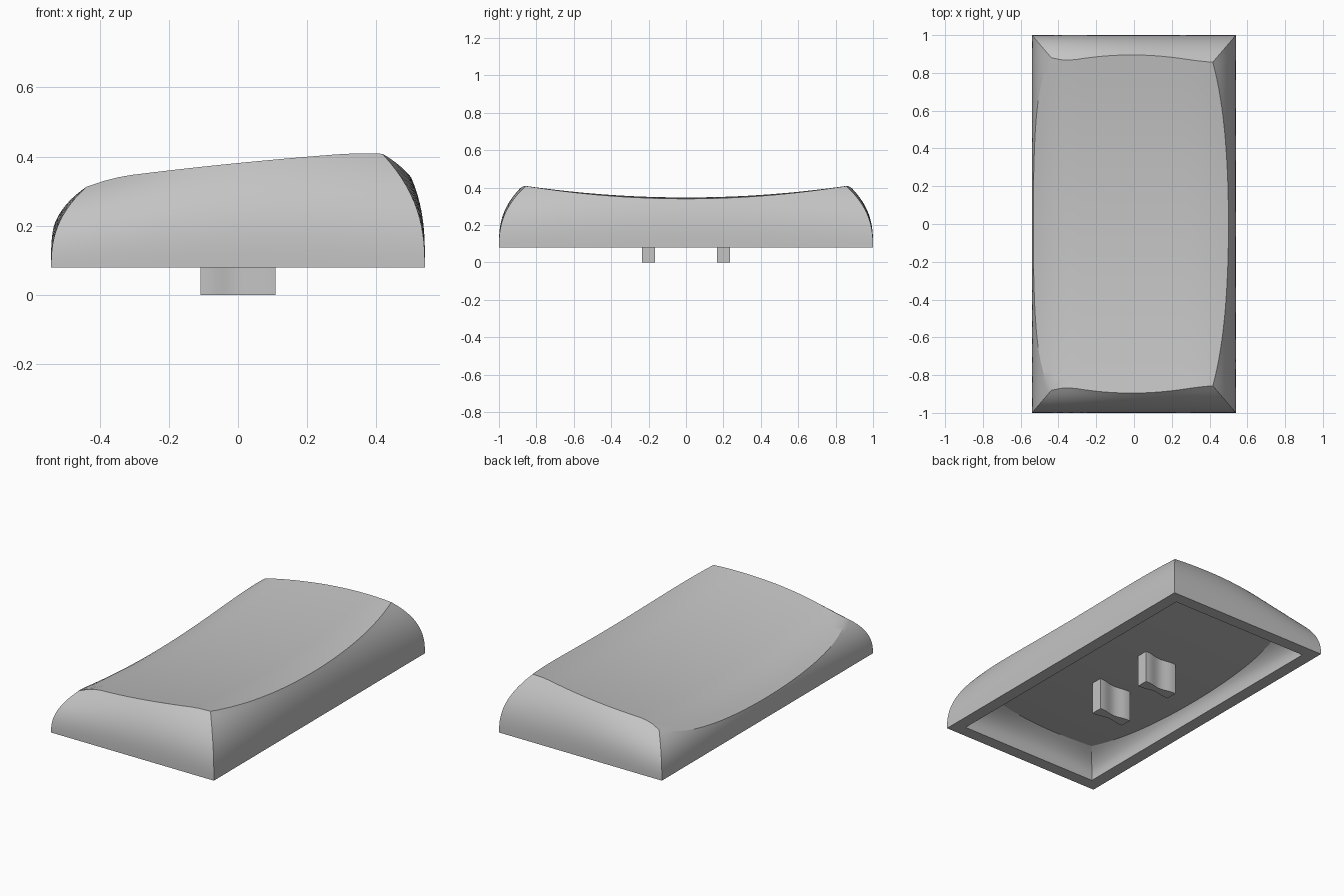
import bpy, bmesh, math

cube = bpy.data.objects.get("Cube")
if cube:
    bpy.data.objects.remove(cube)

grey = bpy.data.materials.new("plain grey")
grey.use_nodes = True
grey.diffuse_color = (0.55, 0.55, 0.55, 1)
grey.node_tree.nodes["Principled BSDF"].inputs["Base Color"].default_value = (0.55, 0.55, 0.55, 1)

HX, HY, BASE = 0.54, 1.0, 0.08
WALL = 0.075


def finish(bm, name, angle):
    bmesh.ops.recalc_face_normals(bm, faces=bm.faces)
    mesh = bpy.data.meshes.new(name)
    bm.to_mesh(mesh)
    bm.free()
    mesh.materials.append(grey)
    obj = bpy.data.objects.new(name, mesh)
    bpy.context.collection.objects.link(obj)
    bpy.ops.object.select_all(action='DESELECT')
    obj.select_set(True)
    bpy.context.view_layer.objects.active = obj
    bpy.ops.object.shade_smooth_by_angle(angle=math.radians(angle))


def dish(x, y):
    """Height of the tilted top, hollow along y and drooping at both sides."""
    z = 0.376 + 0.1 * x - 0.062 * (1 - (y / 0.86) ** 2)
    return z - 0.5 * max(0, x - 0.28) ** 2 - 1.2 * max(0, -0.3 - x) ** 2


def ceiling(x, y):
    """Height of the shallow roof inside the cap."""
    return 0.19 + 0.03 * x + 0.04 * (y / 0.86) ** 2


def wall_point(u, v, s, inner):
    """Point on the bulging side wall; u, v on the unit square's rim, s the rise."""
    t = (u + 1) / 2
    d = WALL if inner else 0
    inset = 0.135 * s ** 2.5
    bulge = 0.048 * s ** 2
    x = u * (HX - d - inset * (0.82 + 0.14 * t))
    y = v * (HY - d - inset * (0.96 + 0.16 * t))
    if abs(u) == 1:
        x += u * bulge * (1 - v * v)
    if abs(v) == 1:
        y += v * bulge * (1 - u * u)
    height = 0.14 + 0.02 * t if inner else 0.24 + 0.095 * t
    return x, y, BASE + s * height


def crease_rise(u, v, inner, top):
    """Rise at which the wall meets the top."""
    low, high = 0.0, 1.6
    for _ in range(30):
        mid = (low + high) / 2
        x, y, z = wall_point(u, v, mid, inner)
        if z < top(x, y):
            low = mid
        else:
            high = mid
    return low


def rim():
    nx, ny = 24, 40
    pts = [(-1 + 2 * i / nx, -1) for i in range(nx)]
    pts += [(1, -1 + 2 * i / ny) for i in range(ny)]
    return pts + [(-u, -v) for u, v in pts]


def bridge(bm, a, b):
    n = len(a)
    for i in range(n):
        bm.faces.new((a[i], a[(i + 1) % n], b[(i + 1) % n], b[i]))


def skin(bm, inner, top):
    """Walls and top of one side of the shell; returns the open base loop."""
    columns = [(u, v, crease_rise(u, v, inner, top)) for u, v in rim()]
    rows, steps = 14, 16
    loops = [[bm.verts.new(wall_point(u, v, s * k / rows, inner)) for u, v, s in columns]
             for k in range(rows + 1)]
    crease = [p.co.copy() for p in loops[-1]]
    for k in range(steps - 1, 0, -1):
        r = k / steps
        loops.append([bm.verts.new((p.x * r, p.y * r, top(p.x * r, p.y * r)))
                      for p in crease])
    for a, b in zip(loops, loops[1:]):
        bridge(bm, a, b)
    centre = bm.verts.new((0, 0, top(0, 0)))
    last = loops[-1]
    for i, p in enumerate(last):
        bm.faces.new((p, last[(i + 1) % len(last)], centre))
    return loops[0]


# Hollow cap
bm = bmesh.new()
bridge(bm, skin(bm, False, dish), skin(bm, True, ceiling))
finish(bm, "cap_shell", 25)

# Two mounting stems with hollowed long sides
for name, cy in (("front_stem", -0.2), ("back_stem", 0.2)):
    bm = bmesh.new()
    n = 16
    side = []
    for i in range(n + 1):
        x = -1 + 2 * i / n
        waist = 0.5 + 0.5 * math.cos(math.pi * min(1, abs(x) / 0.85))
        side.append((x * 0.108, 0.035 - 0.014 * waist))
    outline = side + [(x, -y) for x, y in reversed(side)]
    base = bm.faces.new([bm.verts.new((x, cy + y, 0)) for x, y in outline])
    up = bmesh.ops.extrude_face_region(bm, geom=[base])
    for v in up["geom"]:
        if isinstance(v, bmesh.types.BMVert):
            v.co.z = 0.2
    finish(bm, name, 40)
